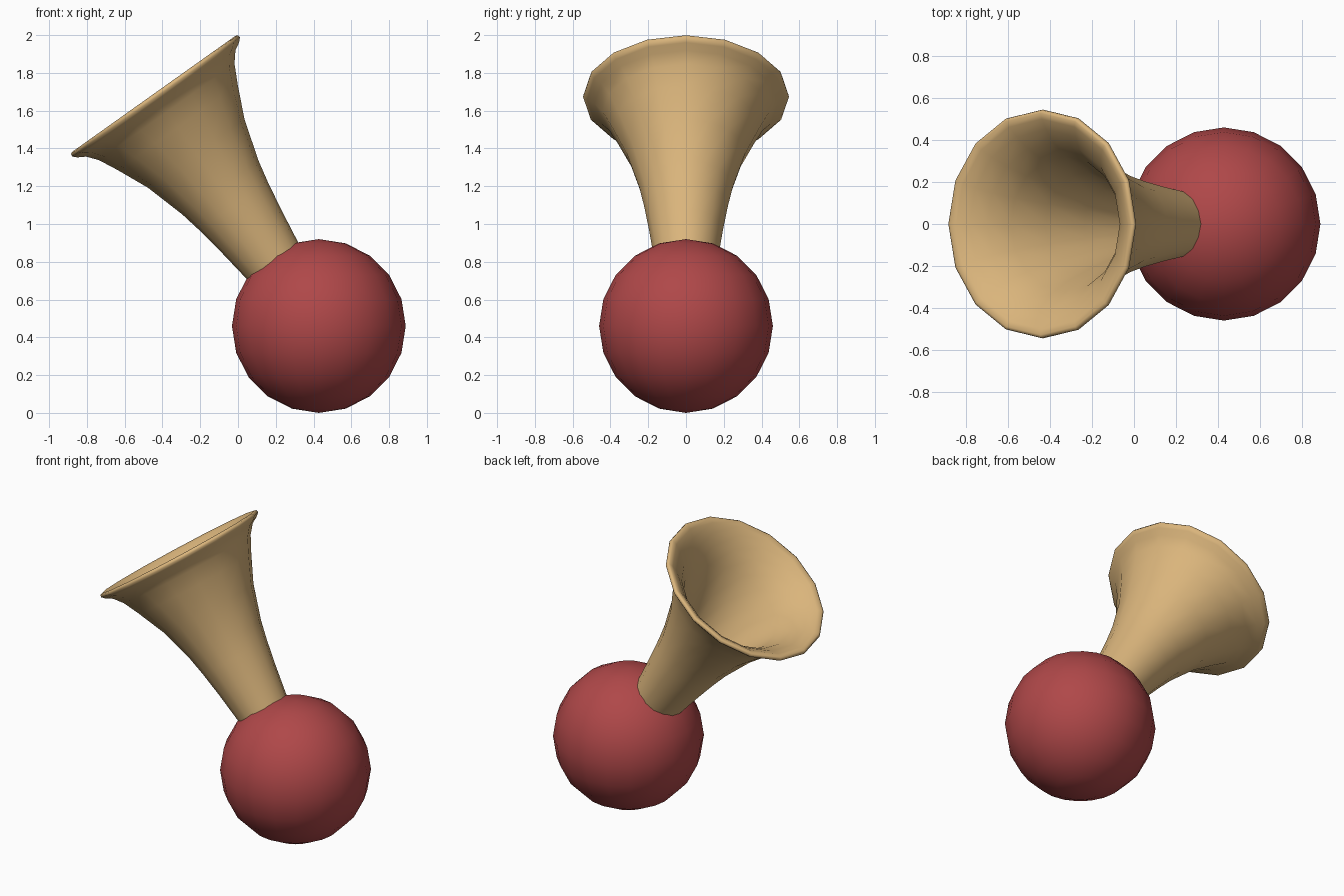
import bpy, bmesh, math
from mathutils import Matrix, Vector

if "Cube" in bpy.data.objects:
    bpy.data.objects.remove(bpy.data.objects["Cube"])


def material(name, rgb):
    m = bpy.data.materials.new(name)
    m.diffuse_color = (*rgb, 1)
    m.use_nodes = True
    m.node_tree.nodes["Principled BSDF"].inputs["Base Color"].default_value = m.diffuse_color
    return m


def finish(name, bm, mat):
    bmesh.ops.recalc_face_normals(bm, faces=bm.faces)
    for f in bm.faces:
        f.smooth = True
    me = bpy.data.meshes.new(name)
    bm.to_mesh(me)
    bm.free()
    me.materials.append(mat)
    ob = bpy.data.objects.new(name, me)
    bpy.context.collection.objects.link(ob)
    return ob


tan = material("tan", (0.70, 0.46, 0.20))
red = material("red", (0.43, 0.064, 0.066))
centre = Vector((0.428, 0, 0.46))

# squeeze ball
bm = bmesh.new()
bmesh.ops.create_uvsphere(bm, u_segments=20, v_segments=10, radius=0.46)
bmesh.ops.translate(bm, verts=bm.verts, vec=centre)
finish("bulb", bm, red)

# flared horn: (distance along axis from ball centre, radius), outside then inside
profile = [(0.36, 0.160), (0.43, 0.168), (0.62, 0.195), (0.78, 0.222), (0.90, 0.247),
           (1.12, 0.313), (1.29, 0.390), (1.39, 0.440), (1.445, 0.485), (1.468, 0.525),
           (1.488, 0.545), (1.503, 0.542), (1.508, 0.528), (1.497, 0.50), (1.46, 0.45),
           (1.40, 0.387), (1.30, 0.322), (1.12, 0.247), (0.90, 0.178), (0.62, 0.120),
           (0.36, 0.090)]
SIDES = 16
bm = bmesh.new()
rings = []
for t, r in profile:
    rings.append([bm.verts.new((r * math.cos(2 * math.pi * i / SIDES),
                                r * math.sin(2 * math.pi * i / SIDES), t))
                  for i in range(SIDES)])
for k in range(len(rings)):
    a, b = rings[k], rings[(k + 1) % len(rings)]
    for i in range(SIDES):
        j = (i + 1) % SIDES
        bm.faces.new((a[i], a[j], b[j], b[i]))
tilt = Matrix.Translation(centre) @ Matrix.Rotation(math.radians(-35.4), 4, 'Y')
bmesh.ops.transform(bm, matrix=tilt, verts=bm.verts)
finish("horn", bm, tan)
